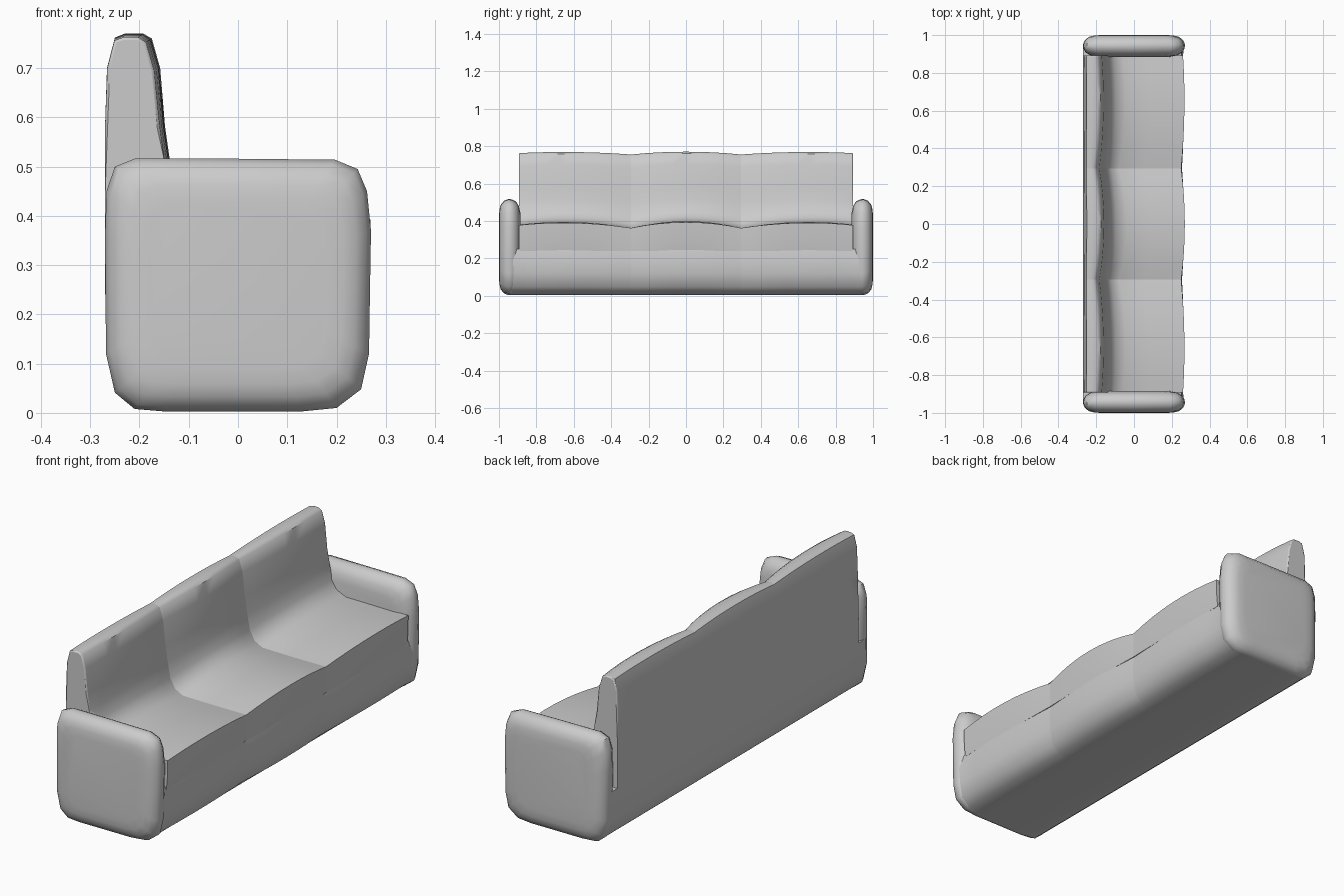
import bpy, bmesh

if "Cube" in bpy.data.objects:
    bpy.data.objects.remove(bpy.data.objects["Cube"])

SEAM, END = 0.295, 0.893


def loft(name, rings, seam_rings=(), bevel_above=None):
    """Skin a list of equal-length closed rings and cap both ends."""
    bm = bmesh.new()
    lay = bm.edges.layers.float.new("bevel_weight_edge")
    vs = [[bm.verts.new(p) for p in r] for r in rings]
    n = len(vs[0])
    for a, b in zip(vs, vs[1:]):
        for i in range(n):
            j = (i + 1) % n
            bm.faces.new((a[i], a[j], b[j], b[i]))
    caps = [bm.faces.new(vs[0]), bm.faces.new(vs[-1])]
    bmesh.ops.recalc_face_normals(bm, faces=bm.faces)
    for k in seam_rings:
        for i in range(n):
            bm.edges.get((vs[k][i], vs[k][(i + 1) % n])).smooth = False
    if bevel_above is not None:
        for c in caps:
            for e in c.edges:
                if min(v.co.z for v in e.verts) > bevel_above:
                    e[lay] = 1.0
    me = bpy.data.meshes.new(name)
    bm.to_mesh(me)
    bm.free()
    ob = bpy.data.objects.new(name, me)
    bpy.context.collection.objects.link(ob)
    bpy.ops.object.select_all(action='DESELECT')
    ob.select_set(True)
    bpy.context.view_layer.objects.active = ob
    bpy.ops.object.shade_smooth_by_angle(angle=0.75)
    if bevel_above is not None:
        m = ob.modifiers.new("soft_ends", 'BEVEL')
        m.limit_method = 'WEIGHT'
        m.width, m.segments = 0.016, 2
    return ob


# Cushion stations along the length: (y, puffiness), pinched at the two seams
N = 8
stations = []
for i in range(N):
    t = i / N
    stations.append((-END + t * (END - SEAM), 0.5 + 2 * t - 2.5 * t * t))
for i in range(N + 1):
    p = -1 + 2 * i / N
    stations.append((p * SEAM, 1 - p * p))
stations += [(-y, b) for y, b in reversed(stations[:N])]
seams = (N, 2 * N)

# Seat and back share one L-shaped profile, blended from seam to puffed
pinched = [(-0.27, 0.24), (0.25, 0.24), (0.252, 0.30), (0.25, 0.362),
           (0.06, 0.362), (-0.08, 0.364), (-0.12, 0.385), (-0.145, 0.43),
           (-0.158, 0.50), (-0.17, 0.58), (-0.183, 0.69), (-0.20, 0.745),
           (-0.215, 0.755), (-0.235, 0.755), (-0.252, 0.75), (-0.265, 0.70),
           (-0.27, 0.58), (-0.27, 0.40)]
puffed = [(-0.27, 0.24), (0.256, 0.24), (0.265, 0.30), (0.269, 0.393),
          (0.08, 0.398), (-0.04, 0.398), (-0.095, 0.42), (-0.122, 0.455),
          (-0.138, 0.51), (-0.148, 0.58), (-0.158, 0.70), (-0.175, 0.76),
          (-0.192, 0.77), (-0.230, 0.77), (-0.250, 0.762), (-0.266, 0.70),
          (-0.27, 0.58), (-0.27, 0.40)]


def mix(a, b, f):
    return a + (b - a) * f


loft("seat_and_back",
     [[(mix(p[0], q[0], b), y, mix(p[1], q[1], b)) for p, q in zip(pinched, puffed)]
      for y, b in stations], seams, bevel_above=0.45)

# Base under the cushions, running into the arms
base = [(-0.269, 0.25), (-0.267, 0.12), (-0.249, 0.042), (-0.209, 0.009),
        (-0.15, 0.003), (0.13, 0.003), (0.198, 0.011), (0.248, 0.048),
        (0.263, 0.12), (0.266, 0.19), (0.256, 0.25)]
base_st = [(-0.95, 0.9)] + stations + [(0.95, 0.9)]
loft("base",
     [[(x - (0.012 * (1 - b) if x > 0.2 else 0), y, z) for x, z in base]
      for y, b in base_st], [s + 1 for s in seams])

# Rounded arms, mirrored left and right
arm = [(-0.15, 0.003), (0.13, 0.003), (0.20, 0.010), (0.25, 0.048),
       (0.266, 0.12), (0.268, 0.25), (0.270, 0.37), (0.262, 0.45),
       (0.243, 0.495), (0.197, 0.514), (0.0, 0.516), (-0.208, 0.517),
       (-0.25, 0.50), (-0.267, 0.45), (-0.27, 0.36), (-0.268, 0.12),
       (-0.25, 0.041), (-0.21, 0.008)]
arm_st = [(0.885, 0.075), (0.893, 0.040), (0.908, 0.014), (0.93, 0.002),
          (0.95, 0.0), (0.972, 0.009), (0.99, 0.030), (0.997, 0.056), (1.0, 0.09)]
for side, s in (("left", -1), ("right", 1)):
    loft(side + "_arm",
         [[(x * (1 - d / 0.27), s * y, 0.26 + (z - 0.26) * (1 - d / 0.26))
           for x, z in arm] for y, d in arm_st])
